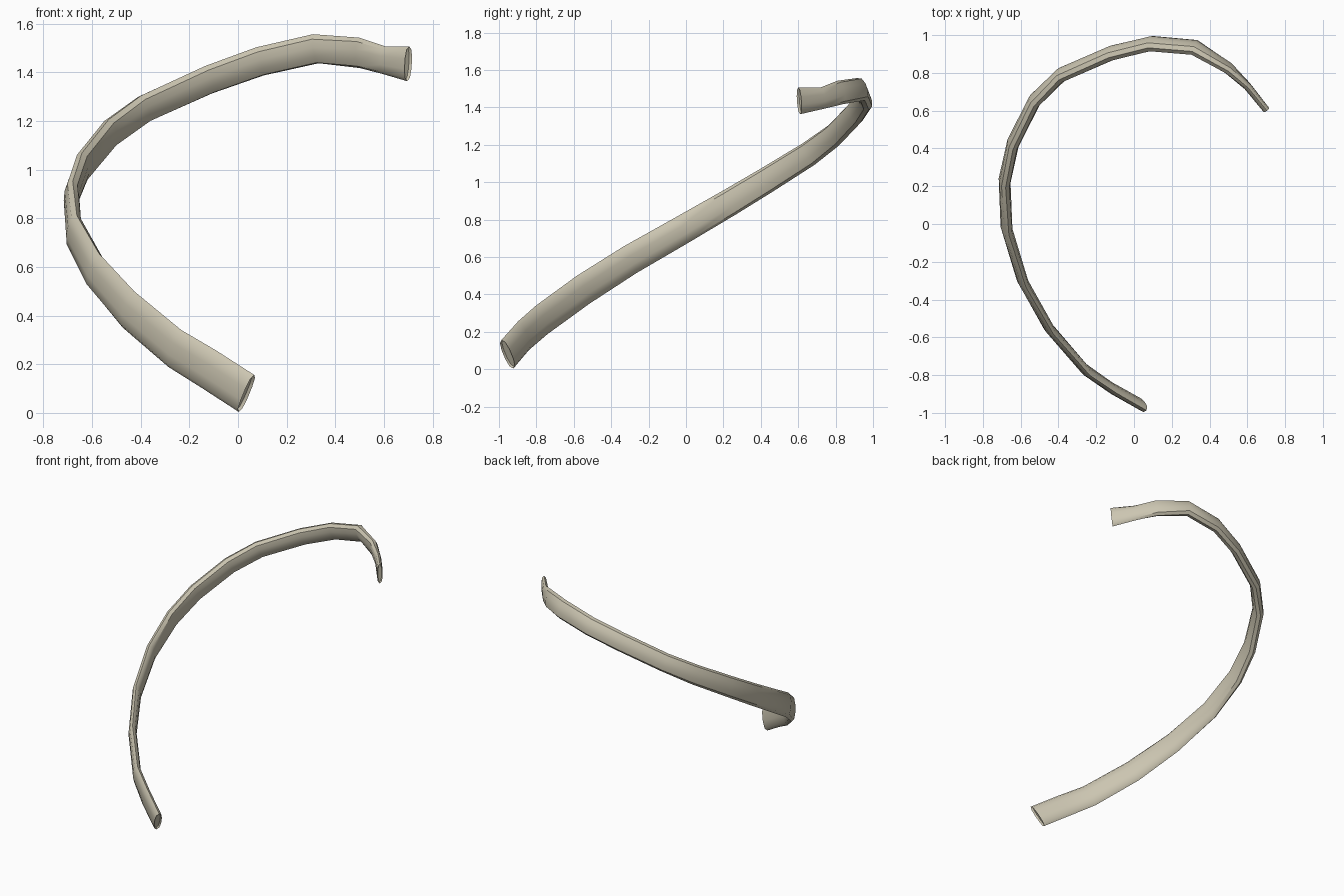
import bpy
import bmesh
import math
from mathutils import Vector

cube = bpy.data.objects.get("Cube")
if cube:
    bpy.data.objects.remove(cube)

# One flat bone colour
bone = bpy.data.materials.new("pale bone")
bone.use_nodes = True
COLOUR = (0.60, 0.56, 0.44, 1)
bone.diffuse_color = COLOUR
bone.node_tree.nodes["Principled BSDF"].inputs["Base Color"].default_value = COLOUR

# Centre line, from the front tip around the side to the back tip
PATH = [Vector(p) for p in (
    (0.035, -0.955, 0.08), (-0.12, -0.868, 0.18), (-0.26, -0.77, 0.265),
    (-0.45, -0.55, 0.425), (-0.59, -0.3, 0.585), (-0.675, -0.02, 0.745),
    (-0.685, 0.23, 0.89), (-0.64, 0.43, 1.01), (-0.525, 0.655, 1.15),
    (-0.385, 0.79, 1.25), (-0.12, 0.905, 1.37), (0.09, 0.955, 1.445),
    (0.32, 0.935, 1.497), (0.5, 0.825, 1.48), (0.6, 0.73, 1.45), (0.7, 0.605, 1.435))]

# Values along the centre line: (fraction, half height, half thickness, inward lean)
SHAPE = ((0, 0.085, 0.026, -0.15), (0.2, 0.082, 0.026, 0), (0.4, 0.07, 0.031, 0.1),
         (0.6, 0.06, 0.035, 0.25), (0.8, 0.062, 0.036, 0.4), (0.87, 0.062, 0.028, 0.2),
         (0.93, 0.055, 0.021, 0.05), (1, 0.069, 0.019, 0))
SIDES = 10


def shape_at(f):
    for a, b in zip(SHAPE, SHAPE[1:]):
        if f <= b[0]:
            t = (f - a[0]) / (b[0] - a[0])
            return [u + (v - u) * t for u, v in zip(a[1:], b[1:])]
    return SHAPE[-1][1:]


def section(i):
    """Flattened oval across the rib, with a fuller lower edge."""
    last = len(PATH) - 1
    along = (PATH[min(i + 1, last)] - PATH[max(i - 1, 0)]).normalized()
    height, thick, lean = shape_at(i / last)
    inward = (Vector((0, 0.1, 0)) - PATH[i]) * Vector((1, 1, 0)).length
    inward.z = 0
    up = inward.normalized() * lean + Vector((0, 0, 1))
    up = (up - along * up.dot(along)).normalized()
    across = along.cross(up)
    ring = []
    for k in range(SIDES):
        a = 2 * math.pi * (k + 0.5) / SIDES
        c, s = math.cos(a), math.sin(a)
        wide = math.copysign(abs(c) ** 0.75, c) * thick
        ring.append(PATH[i] + across * wide + up * s * height * 1.04)
    return ring


# Rib shaft lofted through the sections
bm = bmesh.new()
rings = [[bm.verts.new(p) for p in section(i)] for i in range(len(PATH))]
for lower, upper in zip(rings, rings[1:]):
    for k in range(SIDES):
        n = (k + 1) % SIDES
        bm.faces.new((lower[k], lower[n], upper[n], upper[k]))
caps = [bm.faces.new(list(reversed(rings[0]))), bm.faces.new(rings[-1])]
bmesh.ops.recalc_face_normals(bm, faces=bm.faces[:])

# Shallow hollows in both ends
for cap in caps:
    bmesh.ops.inset_region(bm, faces=[cap], thickness=0.006, depth=-0.012)

mesh = bpy.data.meshes.new("rib")
bm.to_mesh(mesh)
bm.free()
mesh.materials.append(bone)
rib = bpy.data.objects.new("rib", mesh)
bpy.context.collection.objects.link(rib)

# Smooth faces with crisp long edges and ends
bpy.ops.object.select_all(action="DESELECT")
rib.select_set(True)
bpy.context.view_layer.objects.active = rib
bpy.ops.object.shade_smooth_by_angle(angle=math.radians(40))
